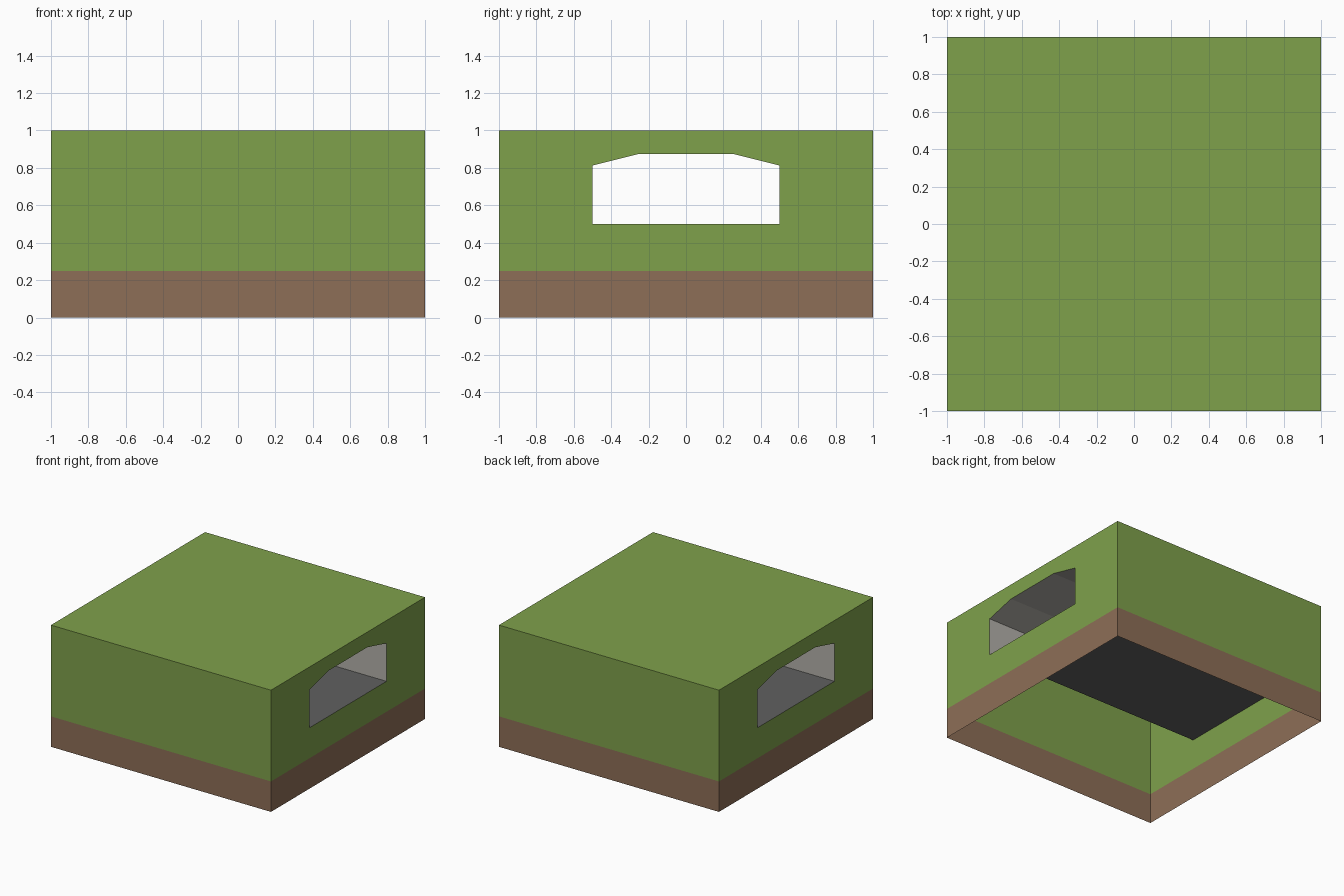
import bpy, bmesh

if "Cube" in bpy.data.objects:
    bpy.data.objects.remove(bpy.data.objects["Cube"])


def material(name, hex_code):
    def lin(v):
        return v / 12.92 if v <= 0.04045 else ((v + 0.055) / 1.055) ** 2.4
    m = bpy.data.materials.new(name)
    m.diffuse_color = [lin(int(hex_code[i:i + 2], 16) / 255) for i in (0, 2, 4)] + [1]
    m.use_nodes = True
    m.node_tree.nodes["Principled BSDF"].inputs["Base Color"].default_value = m.diffuse_color
    return m


GRASS = material("grass green", "7fa14b")
EARTH = material("earth brown", "8d6e57")
ROAD = material("road grey", "606060")
STONE = material("stone grey", "b4b1aa")

# Tunnel cross-section (y, z)
ARCH = [(-0.5, 0.5), (0.5, 0.5), (0.5, 0.8125), (0.25, 0.875), (-0.25, 0.875), (-0.5, 0.8125)]


def build(name, mats, polys):
    """polys: list of (points, material index)"""
    bm = bmesh.new()
    for pts, mi in polys:
        bm.faces.new([bm.verts.new(p) for p in pts]).material_index = mi
    bmesh.ops.remove_doubles(bm, verts=bm.verts, dist=1e-5)
    mesh = bpy.data.meshes.new(name)
    bm.to_mesh(mesh)
    bm.free()
    for m in mats:
        mesh.materials.append(m)
    bpy.context.collection.objects.link(bpy.data.objects.new(name, mesh))


def rect(a0, a1, z0, z1):
    return [(a0, z0), (a1, z0), (a1, z1), (a0, z1)]


# Hill: open-bottomed shell, earth band below, grass above
hill = [([(-1, -1, 1), (1, -1, 1), (1, 1, 1), (-1, 1, 1)], 0)]
end_wall = [
    (rect(-1, 1, 0, 0.25), 1),
    (rect(-1, 1, 0.25, 0.5), 0),
    (rect(-1, -0.5, 0.5, 1), 0),
    (rect(0.5, 1, 0.5, 1), 0),
    (ARCH[:1:-1] + [(0.5, 1), (-0.5, 1)], 0),   # above the arch
]
plain_wall = [(rect(-1, 1, 0, 0.25), 1), (rect(-1, 1, 0.25, 1), 0)]
for s in (1, -1):
    hill += [([(s, s * y, z) for y, z in p], mi) for p, mi in end_wall]
    hill += [([(-s * x, s, z) for x, z in p], mi) for p, mi in plain_wall]
build("hill", [GRASS, EARTH], hill)

# Tunnel: lining faces inwards, the floor is the road
tunnel = []
for i, (y0, z0) in enumerate(ARCH):
    y1, z1 = ARCH[(i + 1) % len(ARCH)]
    tunnel.append(([(-1, y0, z0), (1, y0, z0), (1, y1, z1), (-1, y1, z1)], 0 if i == 0 else 1))
build("tunnel", [ROAD, STONE], tunnel)
